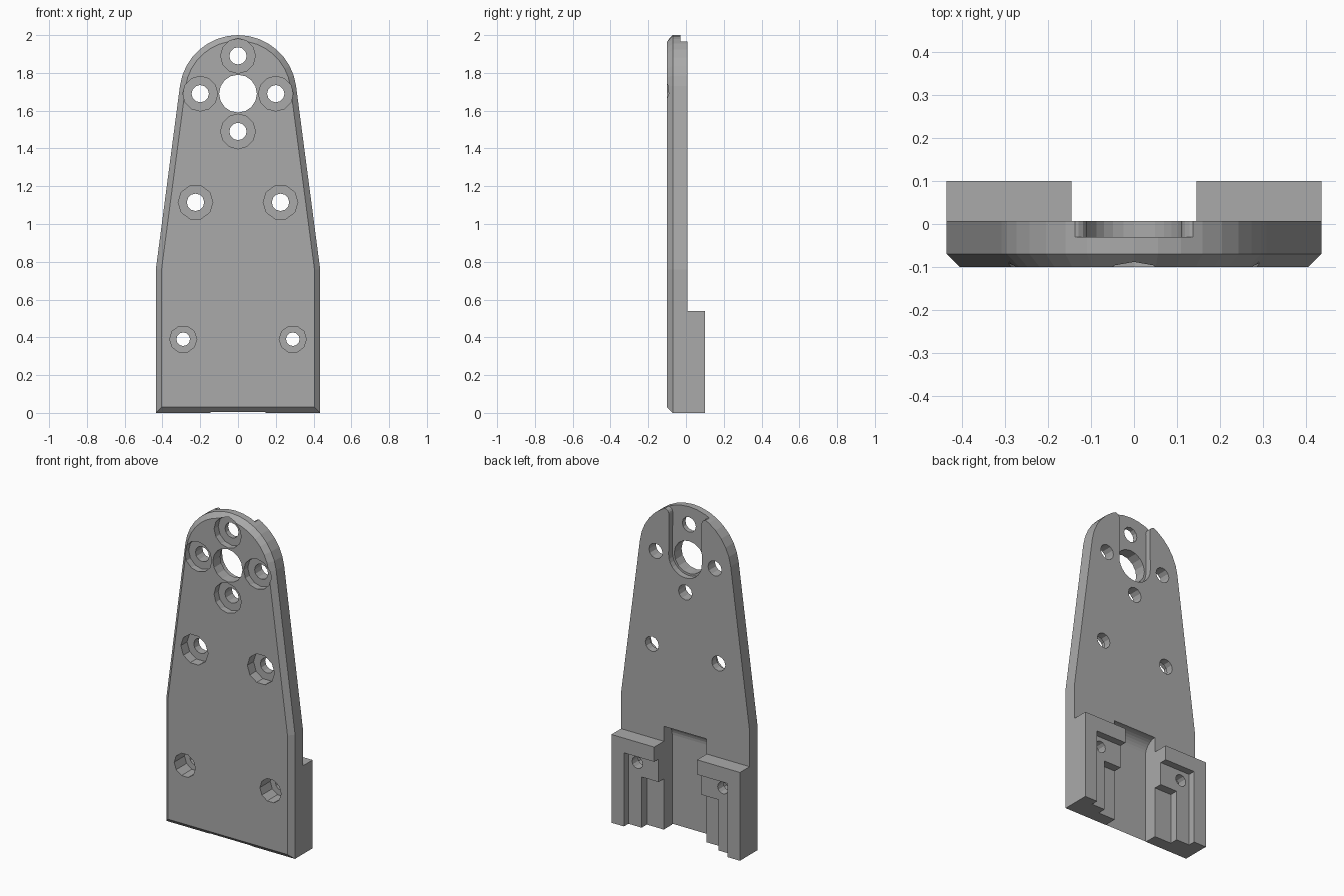
import bpy, bmesh
from math import sin, cos, pi, radians

cube = bpy.data.objects.get("Cube")
if cube:
    bpy.data.objects.remove(cube, do_unlink=True)

grey = bpy.data.materials.new("plain grey")
grey.use_nodes = True
grey.diffuse_color = (0.4, 0.4, 0.4, 1)
grey.node_tree.nodes["Principled BSDF"].inputs["Base Color"].default_value = (0.4, 0.4, 0.4, 1)

FRONT, CHAMFER_END, BACK, RAIL_BACK = -0.1, -0.07, 0.007, 0.1
HUB = 1.69          # height of the round end's centre


def loft(name, rings):
    """Closed solid through rings of matching 3D points."""
    bm = bmesh.new()
    loops = [[bm.verts.new(p) for p in ring] for ring in rings]
    n = len(loops[0])
    for a, b in zip(loops, loops[1:]):
        for i in range(n):
            j = (i + 1) % n
            bm.faces.new((a[i], a[j], b[j], b[i]))
    bm.faces.new(loops[0])
    bm.faces.new(loops[-1])
    bmesh.ops.recalc_face_normals(bm, faces=bm.faces)
    mesh = bpy.data.meshes.new(name)
    bm.to_mesh(mesh)
    bm.free()
    mesh.materials.append(grey)
    obj = bpy.data.objects.new(name, mesh)
    bpy.context.collection.objects.link(obj)
    return obj


def prism_y(name, pts, y0, y1):
    return loft(name, [[(x, y, z) for x, z in pts] for y in (y0, y1)])


def prism_x(name, pts, x0, x1):
    return loft(name, [[(x, y, z) for y, z in pts] for x in (x0, x1)])


def box(name, x0, x1, y0, y1, z0, z1):
    return prism_y(name, [(x0, z0), (x1, z0), (x1, z1), (x0, z1)], y0, y1)


def arc(cx, cz, r, a0, a1, n):
    angles = [radians(a0 + (a1 - a0) * i / n) for i in range(n + 1)]
    return [(cx + r * cos(a), cz + r * sin(a)) for a in angles]


def hole(name, x, z, r, sides, y0, y1):
    return prism_y(name, arc(x, z, r, 0, 360, sides)[:-1], y0, y1)


def combine(target, tool, operation):
    """Apply a boolean and discard its tool."""
    mod = target.modifiers.new(operation.lower(), "BOOLEAN")
    mod.operation, mod.solver, mod.object = operation, "EXACT", tool
    tool.hide_render = True
    bpy.context.view_layer.objects.active = target
    bpy.ops.object.modifier_apply(modifier=mod.name)
    bpy.data.objects.remove(tool, do_unlink=True)


def outline(inset):
    """Tapered plate outline with a round top."""
    half = 0.435 - inset
    shoulder = 0.76 - inset * 0.07
    return ([(-half, inset), (half, inset), (half, shoulder)]
            + arc(0, HUB, 0.31 - inset, 7.5, 172.5, 16)
            + [(-half, shoulder)])


# Plate with a chamfered front edge
plate = loft("mounting_plate", [
    [(x, y, z) for x, z in outline(inset)]
    for y, inset in ((FRONT, 0.03), (CHAMFER_END, 0), (BACK, 0))])

# Rear rail blocks with two-step pockets that open to the channel
for s in (-1, 1):
    rail = box("rail_block", *sorted((s * 0.145, s * 0.435)), -0.03, RAIL_BACK, 0, 0.54)
    combine(plate, rail, "UNION")
    for outer, floor, top in ((0.35, 0.057, 0.45), (0.26, BACK, 0.31)):
        pocket = box("pocket_cutter", *sorted((s * 0.1, s * outer)), floor, 0.2, -0.1, top)
        combine(plate, pocket, "DIFFERENCE")

# Channel between the rails, rounded into the plate at its top
channel = [(0.2, -0.1), (-0.075, -0.1)]
channel += arc(BACK, 0.55, 0.082, 180, 90, 8)
channel += [(0.2, 0.632)]
combine(plate, prism_x("channel_cutter", channel, -0.145, 0.145), "DIFFERENCE")

# Open slot behind the hub, flared at its mouth
flare = arc(0.14, 1.937, 0.03, 180, 90, 4)
slot = (arc(0, HUB, 0.112, 180, 360, 14) + flare + [(0.14, 2.1), (-0.14, 2.1)]
        + [(-x, z) for x, z in reversed(flare)])
combine(plate, prism_y("slot_cutter", slot, -0.03, 0.2), "DIFFERENCE")

# Hub bore
combine(plate, hole("bore_cutter", 0, HUB, 0.1, 16, -0.3, 0.3), "DIFFERENCE")

# Screw holes: x, z, radius, counterbore floor, sides
screws = [(0, HUB + 0.2, 0.046, -0.06, 12), (0, HUB - 0.2, 0.046, -0.06, 12)]
for s in (-1, 1):
    screws += [(s * 0.2, HUB, 0.046, -0.06, 12),
               (s * 0.225, 1.115, 0.046, -0.04, 10),
               (s * 0.29, 0.39, 0.036, 0.0, 10)]
for x, z, r, floor, sides in screws:
    combine(plate, hole("counterbore_cutter", x, z, r * 2, sides, -0.2, floor), "DIFFERENCE")
    combine(plate, hole("screw_cutter", x, z, r, 12, -0.2, 0.2), "DIFFERENCE")

for poly in plate.data.polygons:
    poly.use_smooth = False
    poly.material_index = 0
